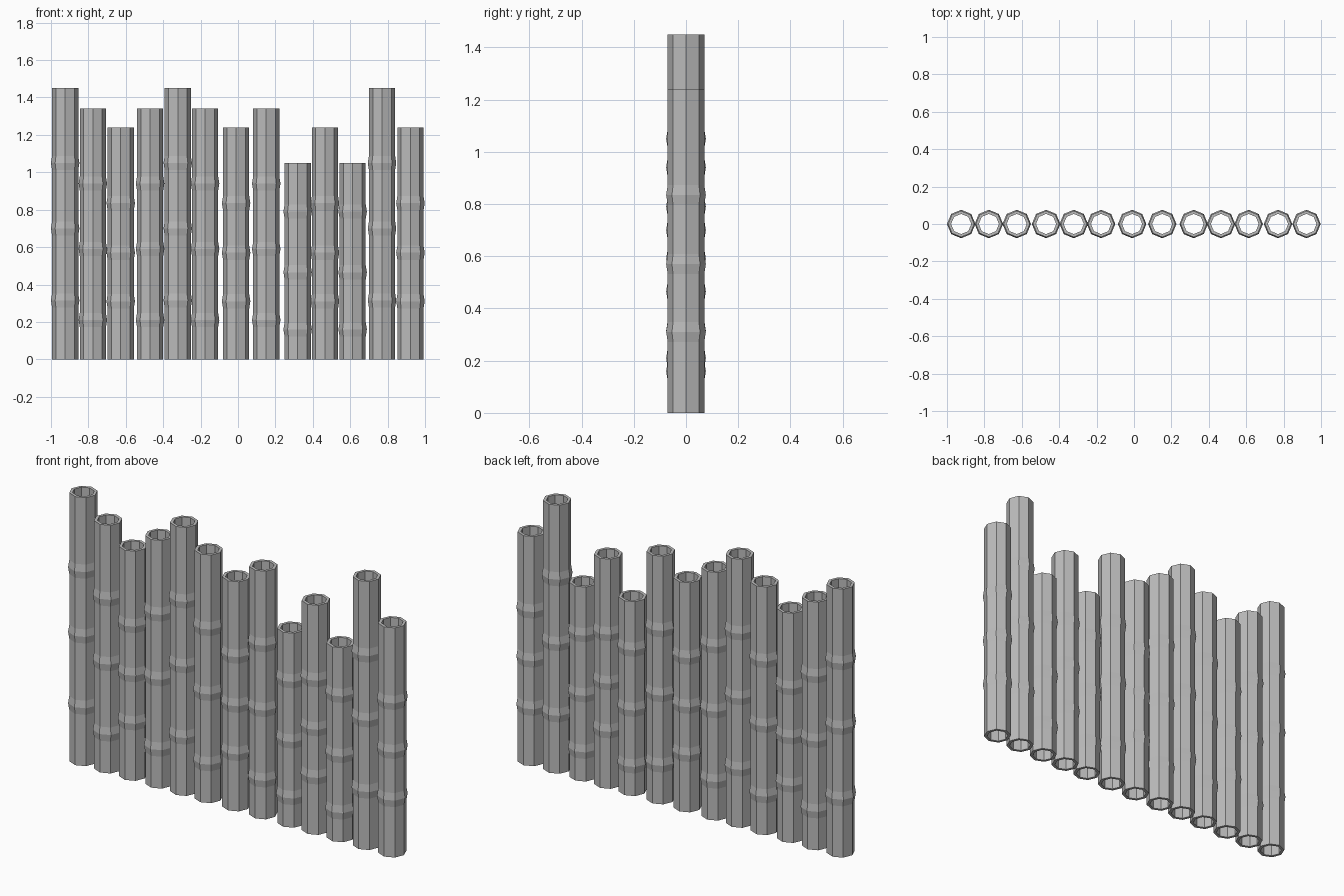
import bpy, bmesh
from math import cos, sin, tau

cube = bpy.data.objects.get("Cube")
if cube:
    bpy.data.objects.remove(cube, do_unlink=True)

SIDES = 8
OUTER, KNOT, INNER = 0.07, 0.076, 0.054
KNOT_HALF = 0.038

grey = bpy.data.materials.new("plain grey")
grey.use_nodes = True
colour = (0.5, 0.5, 0.5, 1)
grey.diffuse_color = colour
grey.node_tree.nodes["Principled BSDF"].inputs["Base Color"].default_value = colour

# Pole kinds: height and heights of the raised knots
KINDS = {
    "tall": (1.45, (0.315, 0.70, 1.05)),
    "long": (1.34, (0.21, 0.59, 0.94)),
    "medium": (1.24, (0.31, 0.57, 0.835)),
    "short": (1.05, (0.16, 0.465, 0.79)),
}


def pole_mesh(kind):
    """Lathe a closed wall profile into a hollow, open-ended pole."""
    height, knots = KINDS[kind]
    profile = [(INNER, height), (INNER, 0), (OUTER, 0)]
    for z in knots:
        profile += [(OUTER, z - KNOT_HALF), (KNOT, z), (OUTER, z + KNOT_HALF)]
    profile.append((OUTER, height))

    bm = bmesh.new()
    rings = [[bm.verts.new((r * cos(tau * i / SIDES), r * sin(tau * i / SIDES), z))
              for i in range(SIDES)] for r, z in profile]
    for a, b in zip(rings, rings[1:] + rings[:1]):
        for i in range(SIDES):
            j = (i + 1) % SIDES
            bm.faces.new((a[i], a[j], b[j], b[i]))
    bmesh.ops.recalc_face_normals(bm, faces=bm.faces[:])
    mesh = bpy.data.meshes.new(kind + "_pole")
    bm.to_mesh(mesh)
    bm.free()
    mesh.materials.append(grey)
    return mesh


meshes = {kind: pole_mesh(kind) for kind in KINDS}

# Row of poles from the right end to the left end
ROW = [
    ("tall", -0.924), ("long", -0.776), ("medium", -0.627), ("long", -0.47),
    ("tall", -0.322), ("long", -0.176), ("medium", -0.01), ("long", 0.151),
    ("short", 0.319), ("medium", 0.465), ("short", 0.613), ("tall", 0.77),
    ("medium", 0.922),
]
for number, (kind, x) in enumerate(ROW, 1):
    pole = bpy.data.objects.new(f"{kind}_pole_{number}", meshes[kind])
    pole.location.x = x
    bpy.context.collection.objects.link(pole)
